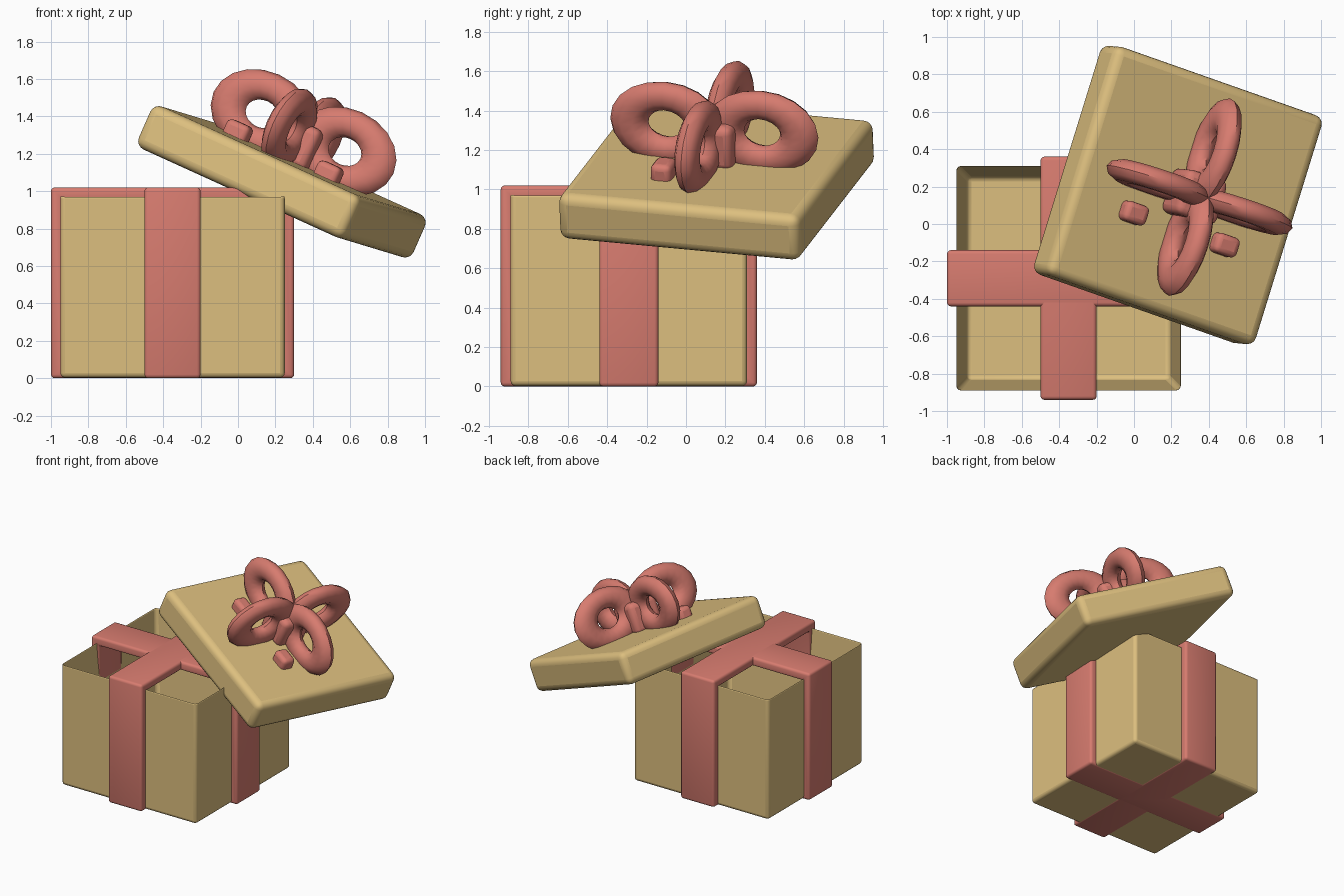
import bpy, bmesh
from math import pi
from mathutils import Matrix, Vector

if "Cube" in bpy.data.objects:
    bpy.data.objects.remove(bpy.data.objects["Cube"])


def material(name, rgb):
    m = bpy.data.materials.new(name)
    m.diffuse_color = (*rgb, 1)
    m.use_nodes = True
    m.node_tree.nodes["Principled BSDF"].inputs["Base Color"].default_value = m.diffuse_color
    return m


CARD = material("card", (0.72, 0.52, 0.21))
RIBBON = material("ribbon", (0.68, 0.20, 0.16))


def finish(name, bm, mat, matrix=Matrix(), bevel=0, segments=3, solid=0):
    bmesh.ops.recalc_face_normals(bm, faces=bm.faces)
    mesh = bpy.data.meshes.new(name)
    bm.to_mesh(mesh)
    bm.free()
    mesh.materials.append(mat)
    ob = bpy.data.objects.new(name, mesh)
    bpy.context.collection.objects.link(ob)
    ob.matrix_world = matrix
    if solid:
        s = ob.modifiers.new("Thickness", 'SOLIDIFY')
        s.thickness, s.offset, s.use_even_offset = solid, -1, True
    if bevel:
        b = ob.modifiers.new("Bevel", 'BEVEL')
        b.width, b.segments = bevel, segments
    bpy.ops.object.select_all(action='DESELECT')
    bpy.context.view_layer.objects.active = ob
    ob.select_set(True)
    bpy.ops.object.shade_smooth_by_angle(angle=pi / 4)
    return ob


def block(center, size):
    bm = bmesh.new()
    bmesh.ops.create_cube(bm, size=1, matrix=Matrix.Translation(center) @ Matrix.Diagonal((*size, 1)))
    return bm


# open box: inset the top and push it down to make walls and floor
bm = block((-0.35, -0.29, 0.494), (1.2, 1.2, 0.982))
top = max(bm.faces, key=lambda f: f.calc_center_median().z)
bmesh.ops.inset_region(bm, faces=[top], thickness=0.08)
bmesh.ops.translate(bm, verts=top.verts, vec=(0, 0, -0.9))
finish("box", bm, CARD, bevel=0.025)

# two ribbon bands wrapped around the box
for axis, name in ((1, "ribbon_side_to_side"), (0, "ribbon_front_to_back")):
    size = [1.3, 1.3, 1.02]
    size[axis] = 0.3
    bm = block((-0.35, -0.29, 0.51), size)
    bm.normal_update()
    ends = [f for f in bm.faces if abs(f.normal[axis]) > 0.9]
    bmesh.ops.delete(bm, geom=ends, context='FACES')
    finish(name, bm, RIBBON, bevel=0.02, solid=0.07)

# tilted lid frame: u and v lie in the lid, n is its upward normal
u = Vector((0.867, -0.305, -0.394)).normalized()
v = Vector((0.294, 0.952, -0.089))
v = (v - u * v.dot(u)).normalized()
n = u.cross(v)
LID = Matrix.Translation((0.235, 0.155, 1.05)) @ Matrix((u, v, n)).transposed().to_4x4()
finish("lid", block((0, 0, 0), (1.286, 1.286, 0.25)), CARD, LID, bevel=0.05, segments=4)


def torus(major, minor, nu, nv):
    bm = bmesh.new()
    ring = [bm.verts.new((major + minor, 0, 0))]
    for j in range(1, nv):
        p = Matrix.Rotation(2 * pi * j / nv, 3, 'Y') @ Vector((minor, 0, 0))
        ring.append(bm.verts.new(p + Vector((major, 0, 0))))
    edges = [bm.edges.new((ring[j], ring[(j + 1) % nv])) for j in range(nv)]
    bmesh.ops.spin(bm, geom=ring + edges, cent=(0, 0, 0), axis=(0, 0, 1), angle=2 * pi, steps=nu)
    bmesh.ops.remove_doubles(bm, verts=bm.verts, dist=0.001)
    return bm


# four stretched bow loops standing around the lid's axis
for i in range(4):
    bm = torus(0.66, 0.34, 20, 10)
    shape = (Matrix.Rotation(i * pi / 2, 4, 'Z') @ Matrix.Translation((0.255, 0, 0.287))
             @ Matrix.Rotation(pi / 2, 4, 'X') @ Matrix.Diagonal((0.30, 0.229, 0.18, 1)))
    bmesh.ops.transform(bm, matrix=shape, verts=bm.verts)
    finish(f"bow_loop_{i + 1}", bm, RIBBON, LID)

# knot and two short ribbon tails
finish("bow_knot", block((0, 0, 0.22), (0.25, 0.25, 0.24)), RIBBON, LID, bevel=0.04)
for side, name in ((-1, "left"), (1, "right")):
    finish(f"bow_tail_{name}", block((side * 0.28, -0.185, 0.14), (0.14, 0.11, 0.13)),
           RIBBON, LID, bevel=0.03)
